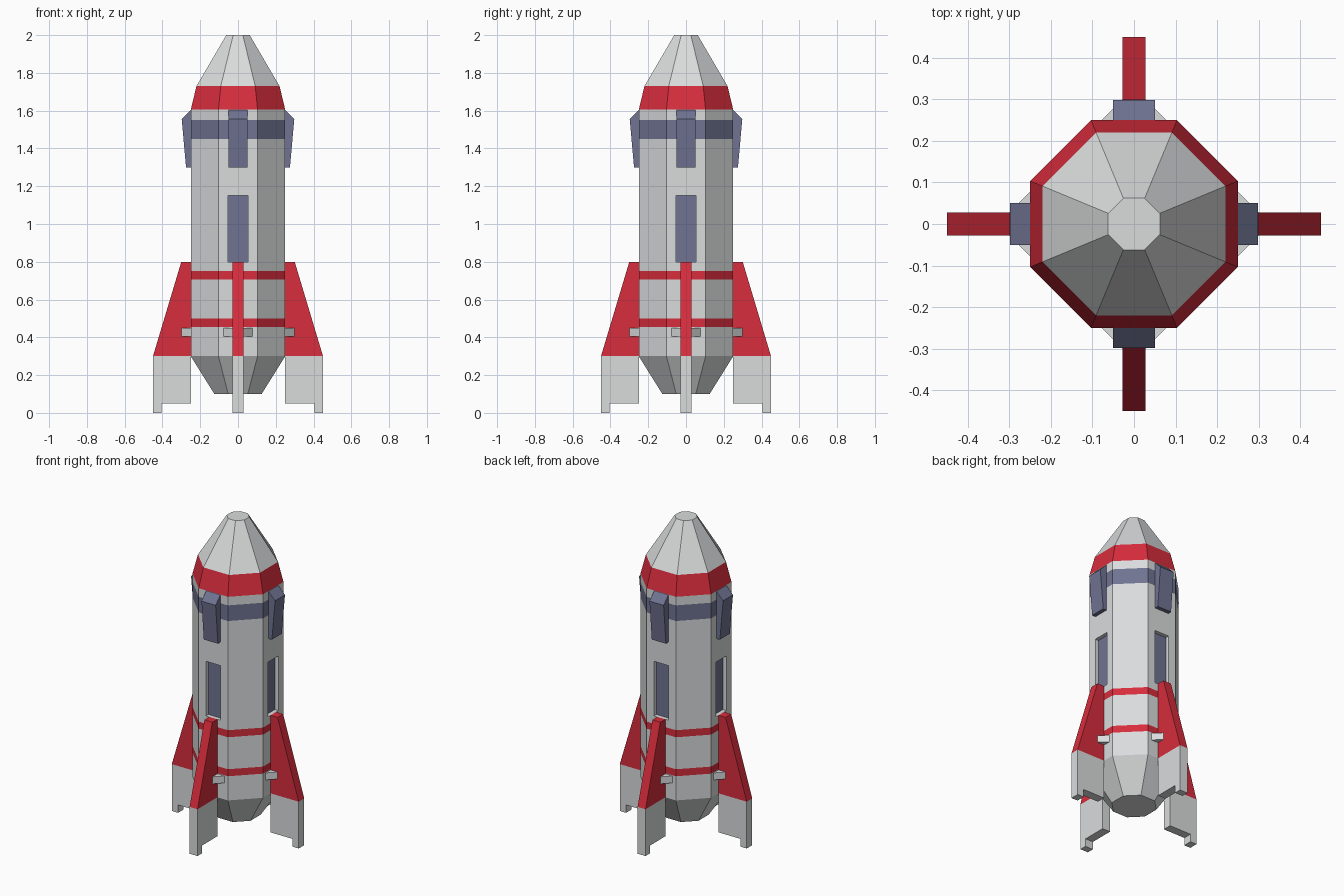
import bpy, bmesh, math
from mathutils import Matrix

if "Cube" in bpy.data.objects:
    bpy.data.objects.remove(bpy.data.objects["Cube"])


def material(name, rgb):
    m = bpy.data.materials.new(name)
    m.diffuse_color = (*rgb, 1)
    m.use_nodes = True
    m.node_tree.nodes["Principled BSDF"].inputs["Base Color"].default_value = m.diffuse_color
    return m


GREY = material("light grey", (0.70, 0.715, 0.72))
RED = material("red", (0.68, 0.026, 0.046))
BLUE = material("slate blue", (0.16, 0.172, 0.285))


def finish(bm, name, mats):
    bmesh.ops.recalc_face_normals(bm, faces=bm.faces[:])
    mesh = bpy.data.meshes.new(name)
    bm.to_mesh(mesh)
    bm.free()
    for m in mats:
        mesh.materials.append(m)
    ob = bpy.data.objects.new(name, mesh)
    bpy.context.collection.objects.link(ob)
    return ob


def prism(name, outline, direction, mat, turn):
    """Extrude a flat outline along direction, then turn it about z."""
    bm = bmesh.new()
    face = bm.faces.new([bm.verts.new(p) for p in outline])
    ext = bmesh.ops.extrude_face_region(bm, geom=[face])
    moved = [g for g in ext["geom"] if isinstance(g, bmesh.types.BMVert)]
    bmesh.ops.translate(bm, verts=moved, vec=direction)
    bm.transform(Matrix.Rotation(turn, 4, "Z"))
    return finish(bm, name, [mat])


def upright(name, profile, half, mat, turn):
    """Radial (r, z) profile with a thickness of 2 * half."""
    return prism(name, [(r, -half, z) for r, z in profile], (0, 2 * half, 0), mat, turn)


# Octagonal hull: rings of (height, apothem), each flat side split for the windows
RINGS = [(0.1, 0.125), (0.3, 0.25), (0.455, 0.25), (0.5, 0.25), (0.705, 0.25),
         (0.75, 0.25), (0.8, 0.25), (1.15, 0.25), (1.45, 0.25), (1.55, 0.25),
         (1.605, 0.25), (1.73, 0.22), (2.0, 0.062)]
T = math.tan(math.pi / 8)
bm = bmesh.new()
loops = []
for z, a in RINGS:
    loop = []
    for k in range(4):
        rot = Matrix.Rotation(k * math.pi / 2, 3, "Z")
        for s in (-T, -0.208, 0.208, T):
            v = bm.verts.new((a, a * s, z))
            v.co = rot @ v.co
            loop.append(v)
    loops.append(loop)
windows = []
for i in range(len(RINGS) - 1):
    mid = (RINGS[i][0] + RINGS[i + 1][0]) / 2
    for j in range(16):
        n = (j + 1) % 16
        f = bm.faces.new((loops[i][j], loops[i][n], loops[i + 1][n], loops[i + 1][j]))
        if 0.455 < mid < 0.5 or 0.705 < mid < 0.75 or 1.605 < mid < 1.73:
            f.material_index = 1
        elif 1.45 < mid < 1.55:
            f.material_index = 2
        if 0.8 < mid < 1.15 and j % 4 == 1:
            windows.append(f)
bm.faces.new(loops[0][::-1])
bm.faces.new(loops[-1])
bm.normal_update()

# Recessed windows
for f in bmesh.ops.extrude_discrete_faces(bm, faces=windows)["faces"]:
    f.normal_update()
    bmesh.ops.translate(bm, verts=f.verts[:], vec=f.normal * -0.025)
    f.material_index = 2
finish(bm, "hull", [GREY, RED, BLUE])

# Parts repeated on the four sides
FIN = [(0.25, 0.3), (0.45, 0.3), (0.3, 0.8), (0.25, 0.8)]
LEG = [(0.25, 0.05), (0.405, 0.05), (0.405, 0), (0.45, 0), (0.45, 0.3), (0.25, 0.3)]
POD = [(0.25, 1.3), (0.275, 1.3), (0.298, 1.555), (0.25, 1.603)]
for k, side in enumerate(("right", "back", "left", "front")):
    turn = k * math.pi / 2
    upright(side + "_fin", FIN, 0.028, RED, turn)
    upright(side + "_landing_leg", LEG, 0.028, GREY, turn)
    upright(side + "_upper_pod", POD, 0.05, BLUE, turn)
    # Small wedges bracing the fin
    for s, tag in ((-1, "a"), (1, "b")):
        tri = [(0.25, s * 0.028, 0.405), (0.3, s * 0.028, 0.405), (0.25, s * 0.078, 0.405)]
        prism(f"{side}_fin_brace_{tag}", tri, (0, 0, 0.045), GREY, turn)
